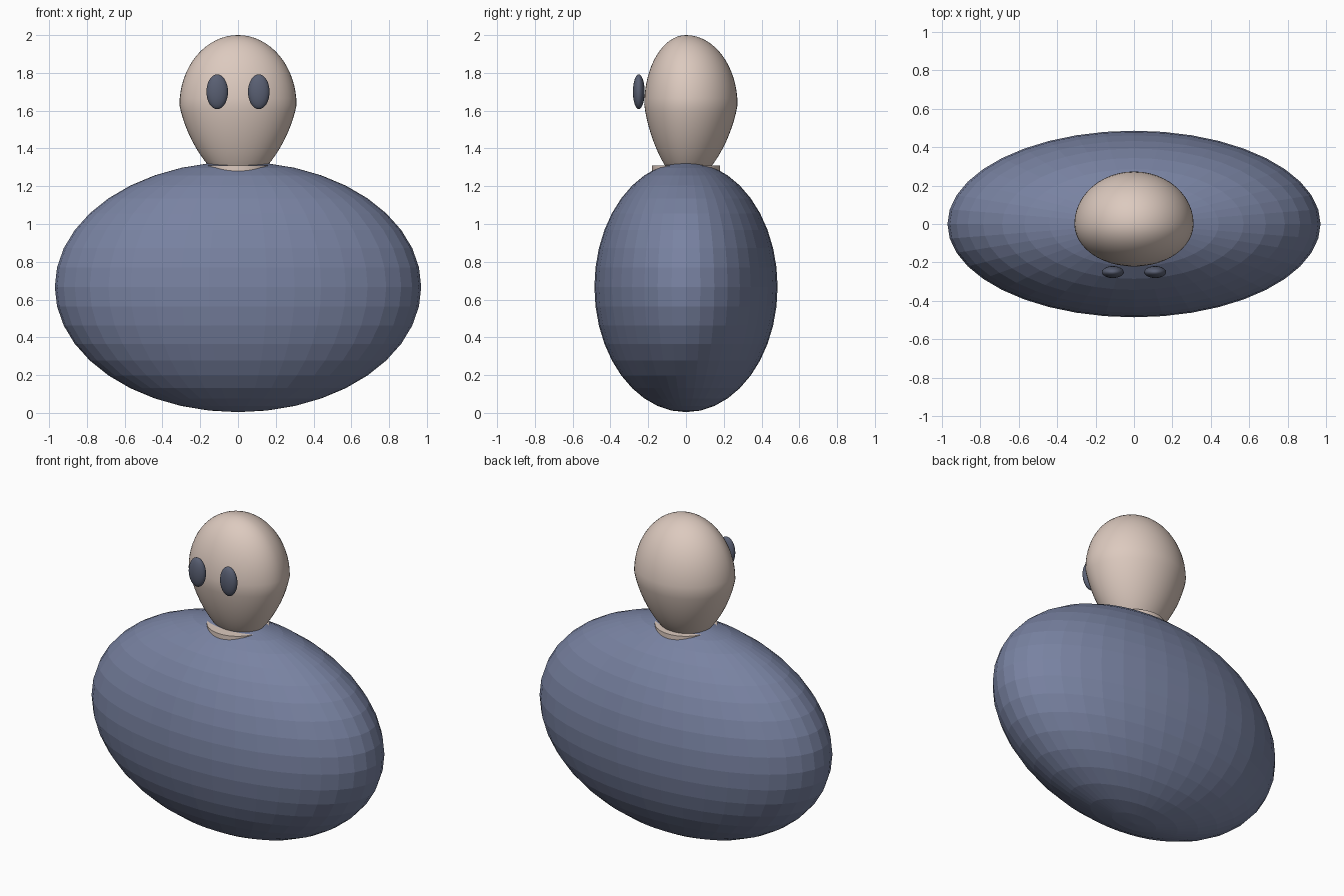
import bpy

cube = bpy.data.objects.get("Cube")
if cube:
    bpy.data.objects.remove(cube, do_unlink=True)


def material(name, color):
    mat = bpy.data.materials.new(name)
    mat.use_nodes = True
    mat.diffuse_color = (*color, 1)
    mat.node_tree.nodes["Principled BSDF"].inputs["Base Color"].default_value = (*color, 1)
    return mat


def finish(name, mat, smooth):
    obj = bpy.context.object
    obj.name = name
    obj.data.materials.append(mat)
    if smooth:
        bpy.ops.object.shade_smooth_by_angle()
    return obj


def ellipsoid(name, mat, center, radii, segments, rings, smooth=True):
    bpy.ops.mesh.primitive_uv_sphere_add(segments=segments, ring_count=rings, location=center)
    obj = finish(name, mat, smooth)
    for v in obj.data.vertices:
        v.co = [c * r for c, r in zip(v.co, radii)]
    return obj


skin = material("pale skin", (0.72, 0.59, 0.52))
blue = material("slate blue", (0.19, 0.225, 0.36))
dark = material("dark slate", (0.10, 0.115, 0.17))

# Faceted wide body
ellipsoid("body", blue, (0, 0, 0.667), (0.97, 0.485, 0.663), 40, 20, smooth=False)

# Short neck, mostly sunk into the body
bpy.ops.mesh.primitive_cylinder_add(vertices=40, radius=0.18, depth=0.16, location=(0, 0, 1.23))
finish("neck", skin, True)

# Egg-shaped head: tapered towards the chin, flatter at the face
head = ellipsoid("head", skin, (0, 0, 1.63), (0.31, 0.273, 0.37), 48, 32)
for v in head.data.vertices:
    if v.co.y < 0:
        v.co.y *= 0.81
    if v.co.z < 0:
        taper = 1 + 0.25 * v.co.z / 0.37
        v.co.x *= taper
        v.co.y *= taper
        v.co.z *= 1.11

# Oval eyes floating just in front of the face
for side, x in (("left", 0.11), ("right", -0.11)):
    ellipsoid(side + "_eye", dark, (x, -0.25, 1.70), (0.057, 0.031, 0.092), 32, 16)
